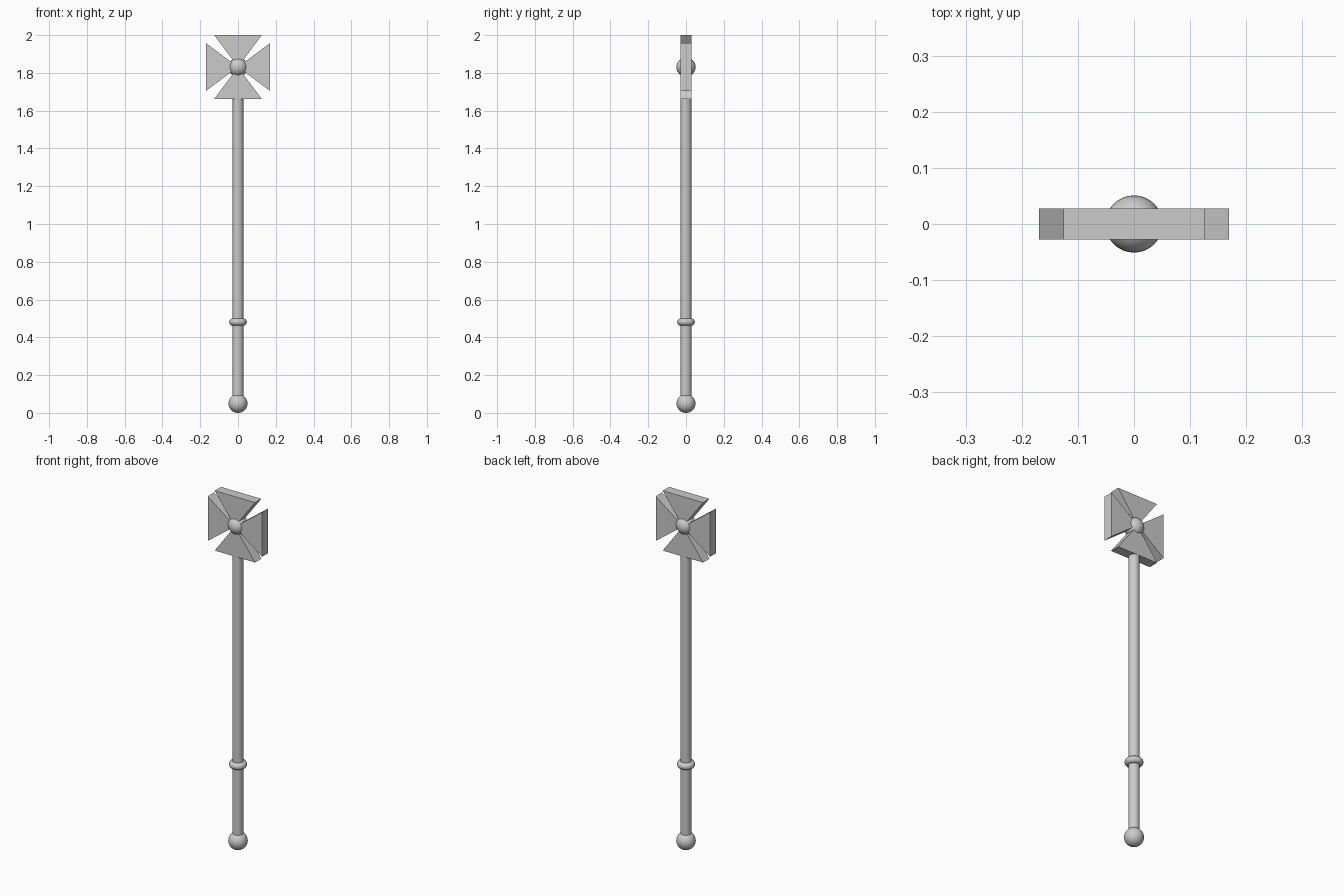
import bpy, bmesh, math
from mathutils import Matrix

if "Cube" in bpy.data.objects:
    bpy.data.objects.remove(bpy.data.objects["Cube"])

HEAD_Z = 1.831      # centre of the cross head
ARM_LEN = 0.169
ARM_HALF = 0.126    # half width of the flared end
THICK = 0.028       # half thickness of the head


def finish(name, smooth=True):
    obj = bpy.context.object
    obj.name = name
    if smooth:
        bpy.ops.object.shade_smooth_by_angle(angle=math.radians(40))
    return obj


def ball(name, z, r):
    bpy.ops.mesh.primitive_uv_sphere_add(segments=32, ring_count=16, radius=r, location=(0, 0, z))
    return finish(name)


def rod(name, z0, z1, r):
    bpy.ops.mesh.primitive_cylinder_add(vertices=32, radius=r, depth=z1 - z0,
                                        location=(0, 0, (z0 + z1) / 2))
    return finish(name)


def head_arm(name, angle):
    # Triangular wedge flaring outwards from the head centre
    bm = bmesh.new()
    profile = [(0, 0), (ARM_HALF, ARM_LEN), (-ARM_HALF, ARM_LEN)]
    face = bm.faces.new([bm.verts.new((x, -THICK, z)) for x, z in profile])
    ext = bmesh.ops.extrude_face_region(bm, geom=[face])
    verts = [v for v in ext["geom"] if isinstance(v, bmesh.types.BMVert)]
    bmesh.ops.translate(bm, verts=verts, vec=(0, 2 * THICK, 0))
    bm.transform(Matrix.Rotation(angle, 4, 'Y'))
    bmesh.ops.recalc_face_normals(bm, faces=bm.faces)
    mesh = bpy.data.meshes.new(name)
    bm.to_mesh(mesh)
    bm.free()
    obj = bpy.data.objects.new(name, mesh)
    obj.location.z = HEAD_Z
    bpy.context.collection.objects.link(obj)


# Handle: pommel, shaft and grip collar
ball("pommel", 0.05, 0.05)
rod("shaft", 0.05, 1.68, 0.028)
bpy.ops.mesh.primitive_torus_add(major_segments=32, minor_segments=16, major_radius=0.028,
                                 minor_radius=0.019, location=(0, 0, 0.481))
finish("grip_collar")

# Head: four flared arms around a round boss
for i, side in enumerate(("top", "right", "bottom", "left")):
    head_arm("head_arm_" + side, i * math.pi / 2)
ball("head_boss", HEAD_Z, 0.051)
